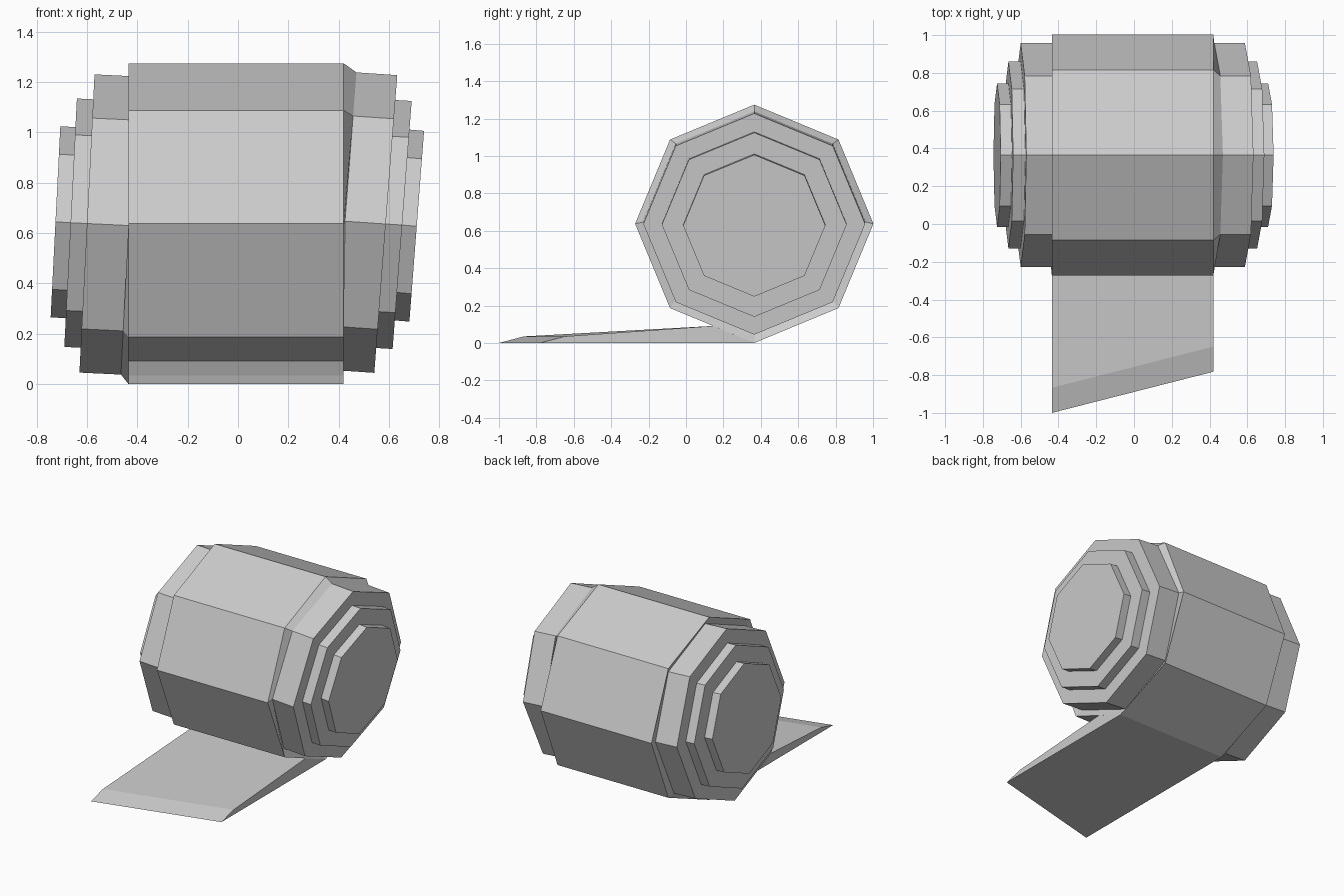
import bpy, math

if "Cube" in bpy.data.objects:
    bpy.data.objects.remove(bpy.data.objects["Cube"])

SIDES = 8
CY, CZ, R = 0.365, 0.637, 0.637      # roll axis and radius
X_LEFT, X_RIGHT = -0.435, 0.42


def make_object(name, verts, faces):
    mesh = bpy.data.meshes.new(name)
    mesh.from_pydata(verts, [], faces)
    obj = bpy.data.objects.new(name, mesh)
    bpy.context.collection.objects.link(obj)
    return obj


def ring(x, z, r, tilt=0.0):
    pts = []
    for i in range(SIDES):
        a = 2 * math.pi * i / SIDES
        h = r * math.sin(a)
        pts.append((x + h * math.sin(tilt), CY + r * math.cos(a), z + h * math.cos(tilt)))
    return pts


def loft(name, rings, cap_start, cap_end):
    """Skin a list of rings running towards +x."""
    verts = [p for r in rings for p in r]
    faces = []
    for k in range(len(rings) - 1):
        for i in range(SIDES):
            a, b = k * SIDES + i, k * SIDES + (i + 1) % SIDES
            faces.append((a, a + SIDES, b + SIDES, b)[::-1])
    if cap_start:
        faces.append(tuple(range(SIDES))[::-1])
    if cap_end:
        faces.append(tuple(range(len(verts) - SIDES, len(verts))))
    return make_object(name, verts, faces)


# Main octagonal roll
loft("roll_body", [ring(X_LEFT, CZ, R), ring(X_RIGHT, CZ, R)], False, False)


def stepped_end(name, x_body, start, tiers, tilt):
    """Tilted stack of shrinking tiers; each tier is (x, z, radius) of its outer face."""
    rings = [ring(x_body, CZ, R)]
    x, z = start
    for tx, tz, r in tiers:
        rings += [ring(x, z, r, tilt), ring(tx, tz, r, tilt)]
        x, z = tx, tz
    right = x > 0
    loft(name, rings if right else rings[::-1], not right, right)


# Stepped inner layers telescoping out of each end
stepped_end("left_end", X_LEFT, (-0.435, 0.63),
            [(-0.60, 0.638, 0.593), (-0.665, 0.641, 0.494), (-0.725, 0.645, 0.38)],
            math.radians(2.9))
stepped_end("right_end", X_RIGHT, (0.425, 0.647),
            [(0.587, 0.636, 0.593), (0.652, 0.632, 0.494), (0.71, 0.627, 0.38)],
            math.radians(4.4))

# Loose flap on the ground, cut at an angle with a bevelled tip
def flap_profile(x, tip):
    return [(x, CY, 0), (x, 0.145, 0.091), (x, tip + 0.133, 0.035), (x, tip, 0)]


n = 4
flap = flap_profile(X_LEFT, -1.0) + flap_profile(X_RIGHT, -0.782)
make_object("flap", flap,
            [(0, 1, 2, 3)[::-1], (4, 5, 6, 7)]
            + [(i, (i + 1) % n, (i + 1) % n + n, i + n) for i in range(n)])

# Consistent outward normals
import bmesh
for obj in bpy.data.objects:
    bm = bmesh.new()
    bm.from_mesh(obj.data)
    if obj.name == "flap":
        bmesh.ops.recalc_face_normals(bm, faces=bm.faces)
    bm.to_mesh(obj.data)
    bm.free()
